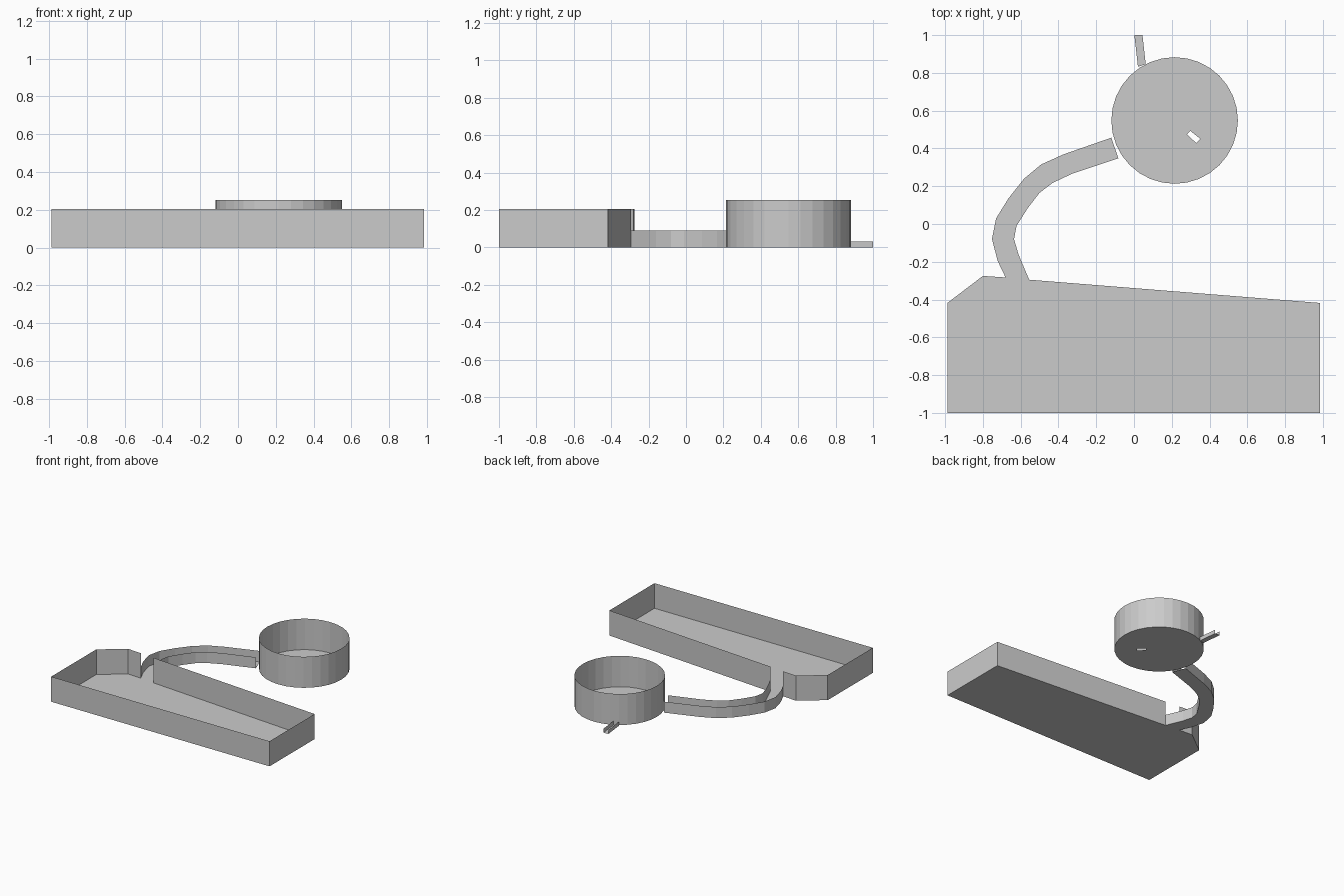
import bpy, bmesh
from math import sin, cos, tau

if "Cube" in bpy.data.objects:
    bpy.data.objects.remove(bpy.data.objects["Cube"])


def finish(name, bm):
    bmesh.ops.remove_doubles(bm, verts=bm.verts, dist=1e-5)
    mesh = bpy.data.meshes.new(name)
    bm.to_mesh(mesh)
    bm.free()
    bpy.context.collection.objects.link(bpy.data.objects.new(name, mesh))


def add_wall(bm, pts, height, closed=False):
    """Thin upright wall following a line of plan points."""
    pts = pts + pts[:1] if closed else pts
    low = [bm.verts.new((x, y, 0)) for x, y in pts]
    top = [bm.verts.new((x, y, height)) for x, y in pts]
    for i in range(len(pts) - 1):
        bm.faces.new((low[i], low[i + 1], top[i + 1], top[i]))


def trough(name, left, right, height):
    """Open-ended U channel between two plan lines."""
    bm = bmesh.new()
    a = [bm.verts.new((x, y, 0)) for x, y in left]
    b = [bm.verts.new((x, y, 0)) for x, y in right]
    for i in range(len(a) - 1):
        bm.faces.new((a[i], a[i + 1], b[i + 1], b[i]))
    add_wall(bm, left[::-1], height)
    add_wall(bm, right, height)
    finish(name, bm)


# Long basin, its wall open where the channel leaves
basin = [(-.68, -.283), (-.8, -.275), (-.988, -.418), (-.988, -1),
         (.985, -1), (.985, -.418), (-.555, -.295)]
bm = bmesh.new()
bm.faces.new([bm.verts.new((x, y, 0)) for x, y in reversed(basin)]).normal_flip()
add_wall(bm, basin, .205)
finish("basin", bm)

# Curved channel from the basin to the round pool
outer = [(-.68, -.283), (-.722, -.195), (-.752, -.08), (-.73, .03), (-.665, .135),
         (-.582, .24), (-.492, .315), (-.375, .368), (-.12, .457)]
inner = [(-.555, -.295), (-.612, -.16), (-.635, -.08), (-.622, -.01), (-.562, .085),
         (-.5, .165), (-.432, .217), (-.33, .265), (-.083, .348)]
trough("curved_channel", outer, inner, .09)

# Round pool with a small drain hole in the floor
rim = [(.215 + .335 * cos(tau * i / 32), .548 + .335 * sin(tau * i / 32)) for i in range(32)]
drain = [(.28, .475), (.298, .493), (.352, .45), (.33, .428)]
bm = bmesh.new()
edges = []
for loop in (rim, drain):
    vs = [bm.verts.new((x, y, 0)) for x, y in loop]
    edges += [bm.edges.new((vs[i - 1], vs[i])) for i in range(len(vs))]
bmesh.ops.triangle_fill(bm, edges=edges, use_beauty=True, normal=(0, 0, 1))
add_wall(bm, rim, .253, closed=True)
finish("round_pool", bm)

# Small outlet trough behind the pool
trough("outlet_trough", [(.002, 1), (.021, .832)], [(.045, 1), (.062, .846)], .032)
